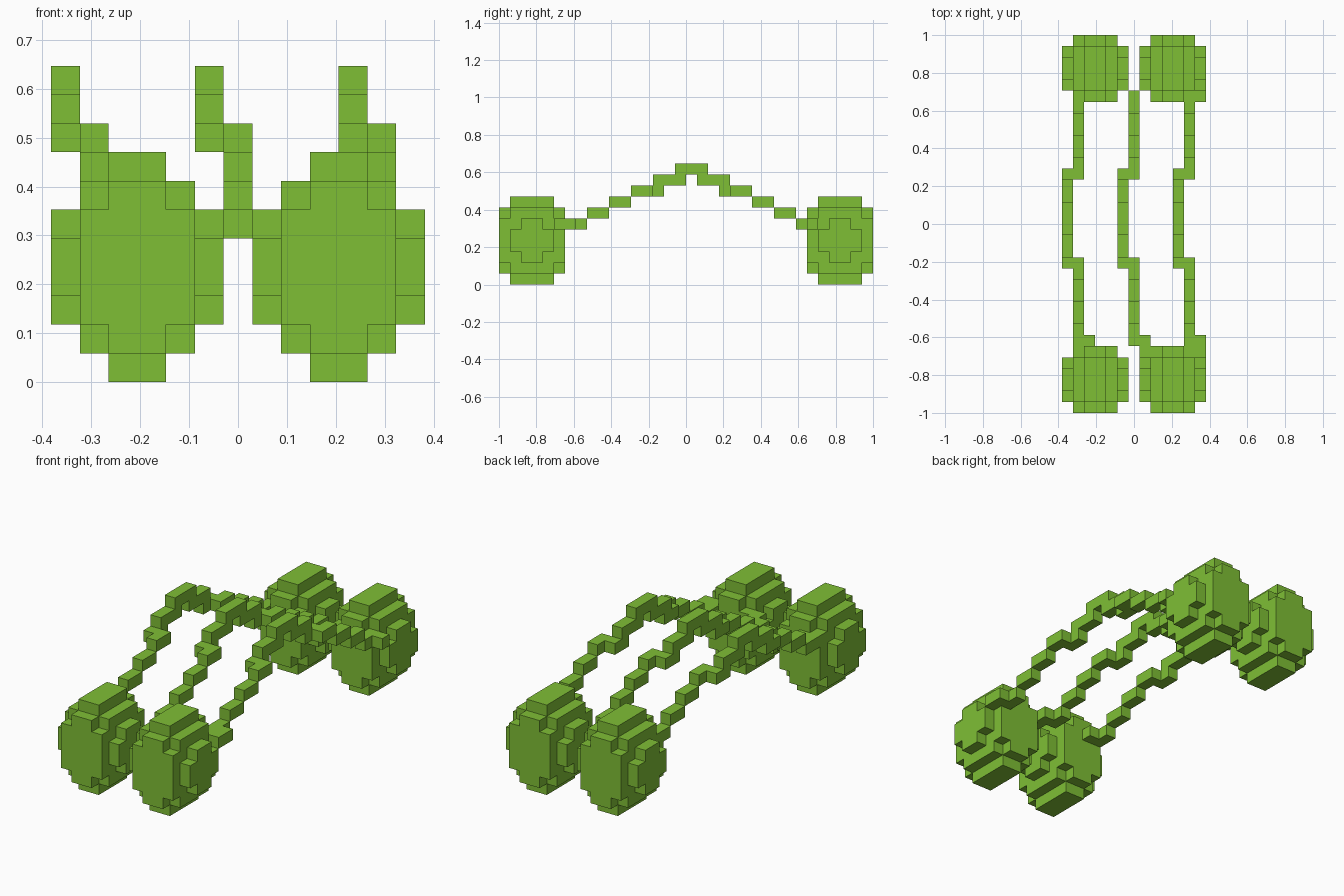
import bpy, bmesh
from mathutils import Vector

cube = bpy.data.objects.get("Cube")
if cube:
    bpy.data.objects.remove(cube, do_unlink=True)

S = 2 / 34                                   # side of one block
ORIGIN = Vector((-6.5 * S, -1.0, 0.0))

green = bpy.data.materials.new("leaf green")
green.use_nodes = True
COLOR = (0.212, 0.521, 0.036, 1)
green.diffuse_color = COLOR
bsdf = next(n for n in green.node_tree.nodes if n.type == 'BSDF_PRINCIPLED')
bsdf.inputs["Base Color"].default_value = COLOR
bsdf.inputs["Roughness"].default_value = 0.8


def box(i0, i1, j0, j1, k0, k1):
    """Block cells in an inclusive range."""
    return {(i, j, k) for i in range(i0, i1 + 1)
            for j in range(j0, j1 + 1) for k in range(k0, k1 + 1)}


def pod(i, j):
    """Rounded 6 x 6 x 8 pod made of overlapping boxes."""
    ranges = [
        (2, 3, 1, 4, 0, 7),                  # tall core
        (1, 4, 1, 4, 1, 6),                  # body
        (2, 3, 0, 5, 1, 6),                  # front and back plates
        (1, 4, 0, 5, 2, 5),
        (0, 5, 2, 3, 2, 5),                  # side plates
        (0, 5, 1, 4, 3, 4),
    ]
    cells = set()
    for a, b, c, d, e, f in ranges:
        cells |= box(i + a, i + b, j + c, j + d, e, f)
    return cells


def strand(i):
    """Arched strand whose raised middle sits one block to the side."""
    cells = set()
    for j0, j1, k in ((6, 7, 5), (8, 9, 6), (10, 11, 7), (12, 13, 8),
                      (21, 22, 8), (23, 24, 7), (25, 26, 6), (27, 28, 5)):
        cells |= box(i, i, j0, j1, k, k)
    for j0, j1, k in ((13, 14, 8), (14, 16, 9), (16, 18, 10),
                      (18, 20, 9), (20, 21, 8)):
        cells |= box(i - 1, i - 1, j0, j1, k, k)
    return cells | box(i + 1, i + 1, 5, 6, 5, 5)   # hook into the front pod


parts = {
    "front_right_pod": pod(0, 0),
    "front_left_pod": pod(7, 0),
    "back_right_pod": pod(0, 28),
    "back_left_pod": pod(7, 28),
    "right_strand": strand(1),
    "middle_strand": strand(6),
    "left_strand": strand(11) | {(12, 28, 5)},
}
filled = set().union(*parts.values())


def build(name, cells):
    """Mesh of the exposed block faces, with flat areas merged."""
    bm = bmesh.new()
    for cell in sorted(cells):
        for axis in range(3):
            for side in (0, 1):
                near = list(cell)
                near[axis] += 2 * side - 1
                if tuple(near) in filled:
                    continue
                u, v = (axis + 1) % 3, (axis + 2) % 3
                loop = []
                for a, b in ((0, 0), (1, 0), (1, 1), (0, 1)):
                    p = Vector(cell)
                    p[axis] += side
                    p[u] += a
                    p[v] += b
                    loop.append(bm.verts.new(ORIGIN + p * S))
                bm.faces.new(loop if side else loop[::-1])
    bmesh.ops.remove_doubles(bm, verts=bm.verts, dist=1e-4)
    bmesh.ops.dissolve_limit(bm, angle_limit=0.01, verts=bm.verts, edges=bm.edges)
    mesh = bpy.data.meshes.new(name)
    bm.to_mesh(mesh)
    bm.free()
    mesh.materials.append(green)
    bpy.context.collection.objects.link(bpy.data.objects.new(name, mesh))


taken = set()
for part_name, part_cells in parts.items():
    build(part_name, part_cells - taken)
    taken |= part_cells
